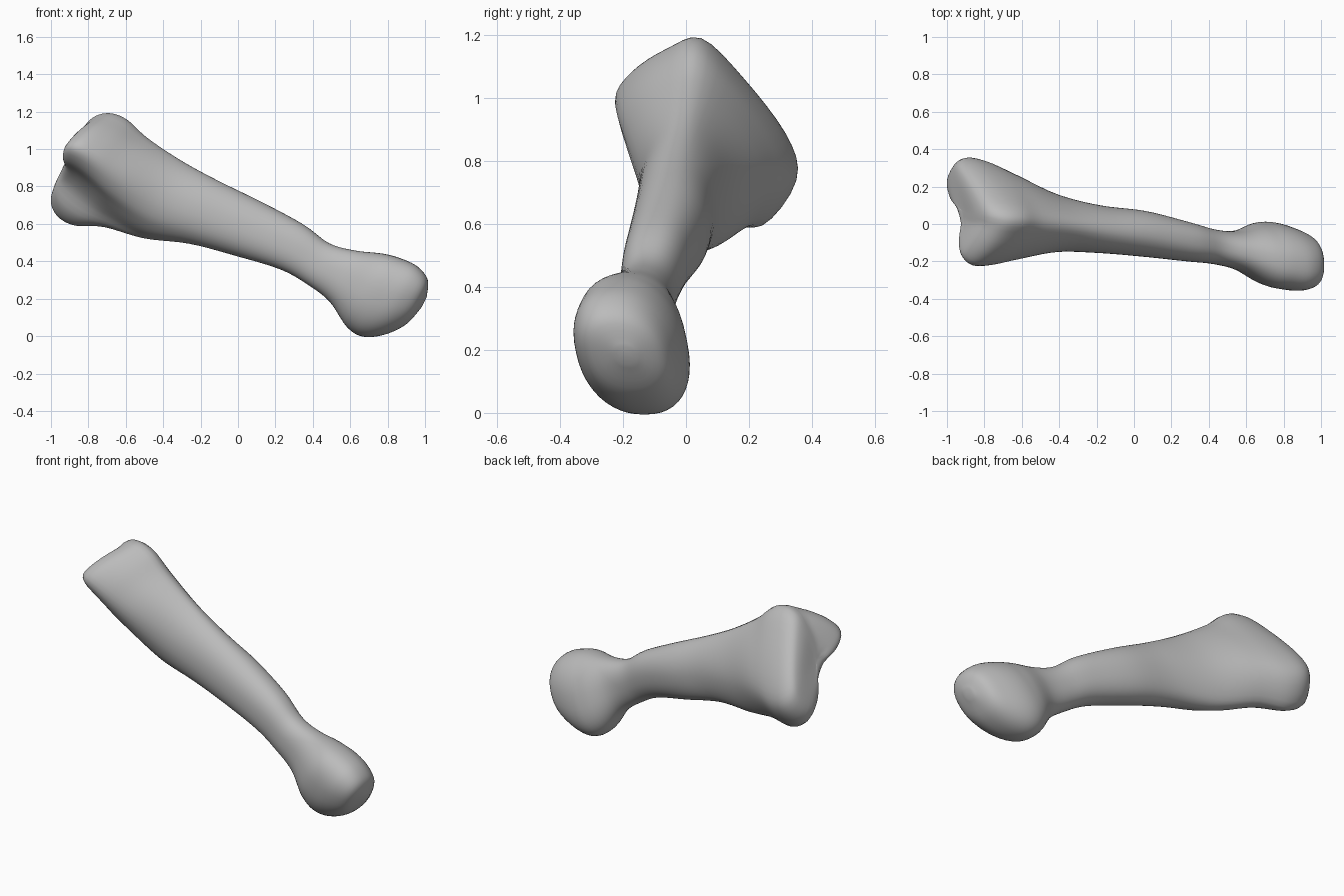
import bpy
import bmesh
import math
from mathutils import Vector

# Remove the default object
default = bpy.data.objects.get("Cube")
if default:
    bpy.data.objects.remove(default, do_unlink=True)

# Bone colour
bone_grey = bpy.data.materials.new("bone_grey")
bone_grey.use_nodes = True
COLOUR = (0.5, 0.5, 0.5, 1)
bone_grey.diffuse_color = COLOUR
bsdf = bone_grey.node_tree.nodes["Principled BSDF"]
bsdf.inputs["Base Color"].default_value = COLOUR
bsdf.inputs["Roughness"].default_value = 0.7

TILT = math.radians(26)     # slope of the bone axis
AROUND = 4                  # samples between outline points
ALONG = 5                   # samples between stations

# Three-cornered outline of the wide head: crest, rear lobe, hollow, front lobe
HEAD = [(.05, .78), (.19, .63), (.33, .42), (.36, .28), (.26, .15), (.15, .2),
        (.08, .32), (-.03, .4), (-.15, .45), (-.22, .53), (-.17, .63), (-.06, .73)]

# Stations along the axis: distance, side low, side high, bottom, top, head share
STATIONS = [
    (-1.235, .05, .09, .42, .47, 1),
    (-1.235, -.09, .25, .29, .61, 1),
    (-1.21, -.17, .325, .2, .71, 1),
    (-1.14, -.22, .355, .15, .77, 1),
    (-1.04, -.22, .335, .15, .78, .9),
    (-.9, -.19, .265, .21, .74, .65),
    (-.68, -.15, .16, .25, .71, .4),
    (-.45, -.155, .1, .33, .7, .2),
    (-.2, -.175, .07, .38, .7, .1),
    (.05, -.2, .01, .42, .69, 0),
    (.22, -.215, -.03, .41, .66, 0),
    (.36, -.25, -.035, .38, .685, 0),
    (.5, -.325, .005, .3, .735, 0),
    (.6, -.35, .01, .29, .755, 0),
    (.7, -.355, -.02, .35, .755, 0),
    (.78, -.32, -.07, .45, .715, 0),
    (.815, -.22, -.16, .57, .63, 0),
]


def catmull(a, b, c, d, t):
    """Smooth curve between b and c for tuples of any length."""
    return tuple(
        0.5 * (2 * q + (r - p) * t + (2 * p - 5 * q + 4 * r - s) * t ** 2
               + (3 * q - p - 3 * r + s) * t ** 3)
        for p, q, r, s in zip(a, b, c, d))


def smooth_path(rows, steps, closed):
    n = len(rows)

    def row(i):
        return rows[i % n] if closed else rows[max(0, min(n - 1, i))]

    path = [catmull(row(i - 1), row(i), row(i + 1), row(i + 2), k / steps)
            for i in range(n if closed else n - 1) for k in range(steps)]
    return path if closed else path + [rows[-1]]


def unit_box(points):
    """Scale an outline so that it just fills the -1 to 1 square."""
    axes = []
    for values in zip(*points):
        low, high = min(values), max(values)
        axes.append([2 * (v - low) / (high - low) - 1 for v in values])
    return list(zip(*axes))


def squarish(value):
    """Fill out a circle a little towards a square."""
    return math.copysign(abs(value) ** 0.88, value)


head_outline = unit_box(smooth_path(HEAD, AROUND, True))
COUNT = len(head_outline)
angles = [math.tau * i / COUNT for i in range(COUNT)]
round_outline = [(squarish(math.sin(a)), squarish(math.cos(a))) for a in angles]


def section(station):
    """One ring of the bone, blended between round and three-cornered."""
    u, y_low, y_high, bottom, top, share = station
    skew = 0.25 * max(0, min(1, 3 * (u - 0.2)))
    outline = []
    for (hy, hv), (ry, rv) in zip(head_outline, round_outline):
        v = hv * share + rv * (1 - share)
        outline.append((hy * share + ry * (1 - share) - skew * v, v))
    ring = []
    for a, b in unit_box(outline):
        y = (y_low + y_high) / 2 + a * (y_high - y_low) / 2
        v = (bottom + top) / 2 + b * (top - bottom) / 2
        # The front lobe of the head reaches further out
        along = u + 0.35 * share * min(0, y)
        ring.append(Vector((along * math.cos(TILT) + v * math.sin(TILT), y,
                            v * math.cos(TILT) - along * math.sin(TILT))))
    return ring


# Loft the whole bone: wide head, shaft and rounded knob
bm = bmesh.new()
rings = [[bm.verts.new(p) for p in section(s)]
         for s in smooth_path(STATIONS, ALONG, False)]
for first, second in zip(rings, rings[1:]):
    for i in range(COUNT):
        j = (i + 1) % COUNT
        bm.faces.new((first[i], first[j], second[j], second[i]))
bm.faces.new(rings[0])
bm.faces.new(rings[-1])
bmesh.ops.recalc_face_normals(bm, faces=bm.faces)

mesh = bpy.data.meshes.new("bone")
bm.to_mesh(mesh)
bm.free()
mesh.materials.append(bone_grey)
bone = bpy.data.objects.new("bone", mesh)
bpy.context.collection.objects.link(bone)

# Smooth shading
bpy.ops.object.select_all(action="DESELECT")
bone.select_set(True)
bpy.context.view_layer.objects.active = bone
bpy.ops.object.shade_smooth_by_angle(angle=math.radians(50))
